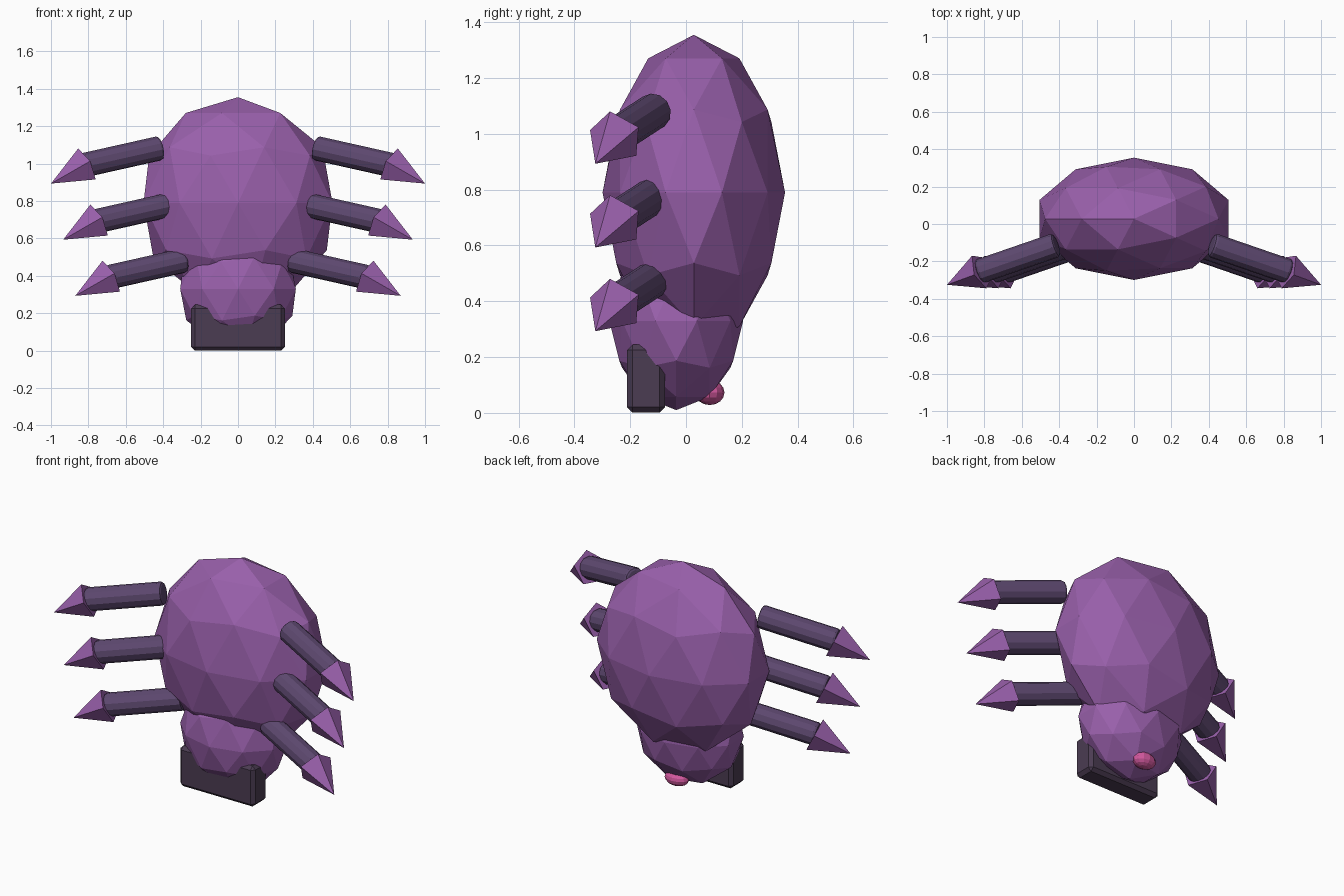
import bpy, bmesh, math
from mathutils import Vector, Matrix

cube = bpy.data.objects.get("Cube")
if cube:
    bpy.data.objects.remove(cube, do_unlink=True)


def material(name, rgb):
    m = bpy.data.materials.new(name)
    m.use_nodes = True
    m.diffuse_color = (*rgb, 1)
    bsdf = next(n for n in m.node_tree.nodes if n.type == "BSDF_PRINCIPLED")
    bsdf.inputs["Base Color"].default_value = (*rgb, 1)
    return m


purple = material("purple", (0.32, 0.117, 0.41))
dark_purple = material("dark purple", (0.11, 0.065, 0.16))
charcoal = material("charcoal plum", (0.07, 0.045, 0.085))
pink = material("pink", (0.66, 0.1, 0.35))


def finish(bm, name, mat, bevel=0, segments=1):
    mesh = bpy.data.meshes.new(name)
    bmesh.ops.recalc_face_normals(bm, faces=bm.faces)
    bm.to_mesh(mesh)
    bm.free()
    mesh.materials.append(mat)
    ob = bpy.data.objects.new(name, mesh)
    bpy.context.collection.objects.link(ob)
    if bevel:
        mod = ob.modifiers.new("rounded edges", "BEVEL")
        mod.width = bevel
        mod.segments = segments
        mod.limit_method = "ANGLE"
        mod.angle_limit = math.radians(50)
    return ob


def placed(centre, size):
    return (Matrix.Translation(centre) @ Matrix.Rotation(math.pi, 4, "Z")
            @ Matrix.Diagonal((*size, 1)))


def faceted_ball(name, centre, size, mat):
    bm = bmesh.new()
    bmesh.ops.create_icosphere(bm, subdivisions=2, radius=1, matrix=placed(centre, size))
    return finish(bm, name, mat)


def cone_between(name, start, end, r1, r2, sides, up, mat, bevel=0, segments=1):
    """Cone or cylinder whose first corner points along 'up'."""
    start, end = Vector(start), Vector(end)
    axis = (end - start).normalized()
    x = (up - axis * up.dot(axis)).normalized()
    y = axis.cross(x)
    turn = Matrix((x, y, axis)).transposed().to_4x4()
    bm = bmesh.new()
    bmesh.ops.create_cone(bm, cap_ends=True, segments=sides, radius1=r1, radius2=r2,
                          depth=(end - start).length,
                          matrix=Matrix.Translation((start + end) / 2) @ turn
                          @ Matrix.Rotation(math.radians(-90), 4, "Z"))
    # Turn the ring so that a corner faces the chosen direction
    corner = max(bm.verts, key=lambda v: (v.co - start).dot(x) if r2 == 0 else 0)
    off = corner.co - start
    if r2 == 0:
        angle = -math.atan2(off.dot(y), off.dot(x))
        bmesh.ops.rotate(bm, verts=bm.verts, cent=start,
                         matrix=Matrix.Rotation(angle, 3, axis))
    return finish(bm, name, mat, bevel, segments)


# Body and head
faceted_ball("body", (0, 0.028, 0.79), (0.531, 0.327, 0.565), purple)
faceted_ball("head", (0, -0.035, 0.33), (0.325, 0.24, 0.32), purple)

# Block under the front of the head
bm = bmesh.new()
bmesh.ops.create_cube(bm, size=1, matrix=placed((0, -0.143, 0.123), (0.5, 0.136, 0.245)))
finish(bm, "front_block", charcoal, bevel=0.02)

# Small nub at the back
bm = bmesh.new()
bmesh.ops.create_uvsphere(bm, u_segments=12, v_segments=8, radius=1,
                          matrix=placed((0, 0.085, 0.073), (0.075, 0.053, 0.045)))
finish(bm, "rear_nub", pink)

# Three pairs of legs with pointed claws
for row, height in enumerate(("upper", "middle", "lower")):
    for side, sx in (("left", 1), ("right", -1)):
        def at(x, y, z):
            return Vector((sx * (x - 0.065 * row), y, z - 0.3 * row))
        up = Vector((sx * 0.034, -0.02, 0.086))
        cone_between(f"{height}_{side}_leg", at(0.415, -0.112, 1.083), at(0.83, -0.255, 0.99),
                     0.066, 0.066, 12, up, dark_purple, bevel=0.015, segments=2)
        cone_between(f"{height}_{side}_claw", at(0.816, -0.25, 0.991), at(1.0, -0.325, 0.893),
                     0.1, 0, 5, up, purple)
